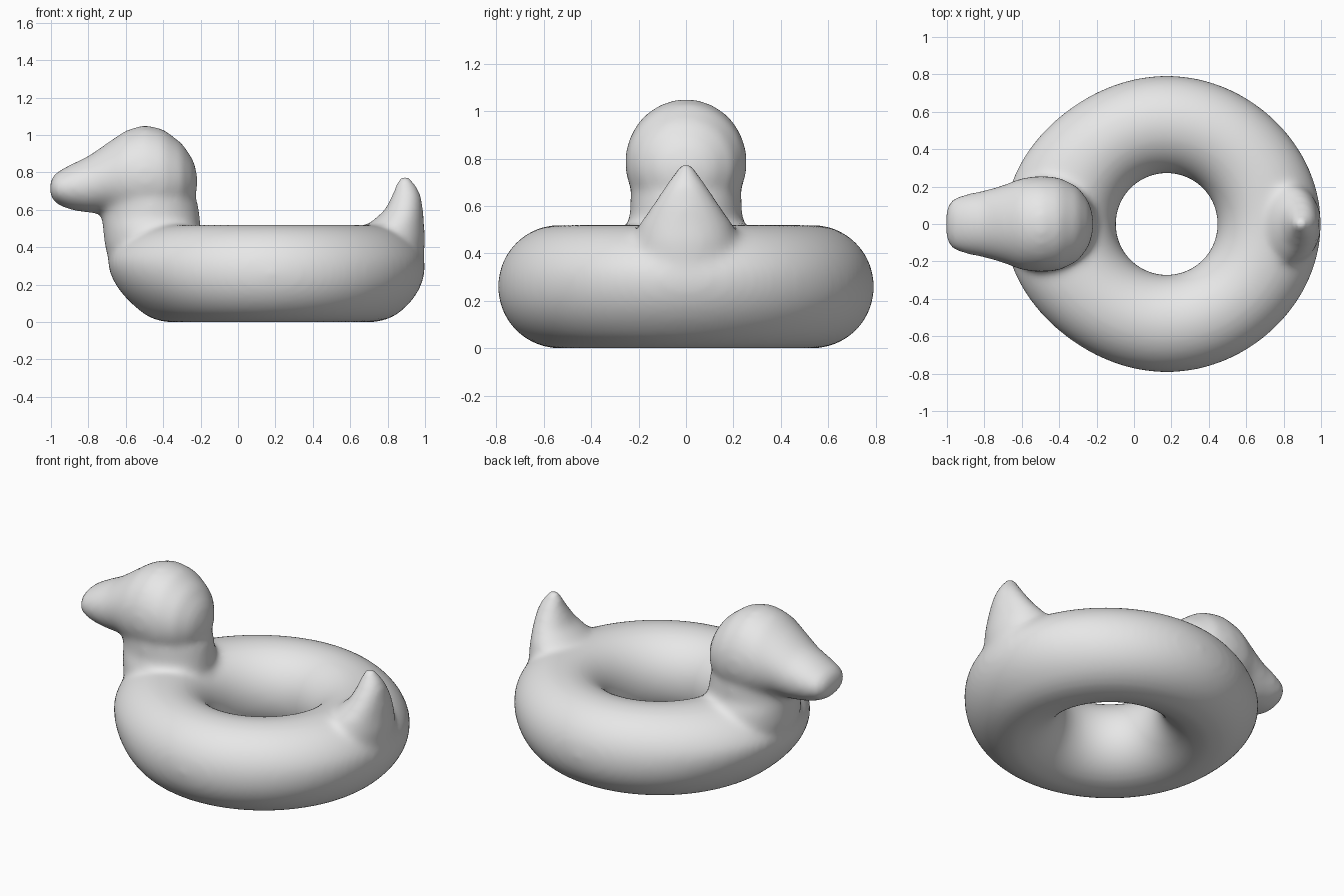
import bpy, bmesh
from math import cos, sin, pi
from mathutils import Vector

cube = bpy.data.objects.get("Cube")
if cube:
    bpy.data.objects.remove(cube, do_unlink=True)

CENTRE = Vector((0.175, 0, 0.26))
MAJOR, MINOR = 0.5325, 0.261
bm = bmesh.new()


def skin(rings, closed=False):
    """Bridge rings of points; cap both ends unless the loop is closed."""
    rows = [[bm.verts.new(p) for p in ring] for ring in rings]
    n = len(rows[0])
    pairs = list(zip(rows, rows[1:]))
    if closed:
        pairs.append((rows[-1], rows[0]))
    for a, b in pairs:
        for i in range(n):
            j = (i + 1) % n
            bm.faces.new((a[i], a[j], b[j], b[i]))
    if not closed:
        bm.faces.new(rows[0][::-1])
        bm.faces.new(rows[-1])


def ellipse(centre, u, v, n=40):
    return [centre + u * cos(2 * pi * i / n) + v * sin(2 * pi * i / n) for i in range(n)]


X, Y, Z = Vector((1, 0, 0)), Vector((0, 1, 0)), Vector((0, 0, 1))

# Swim ring, pushed outwards at the chest and the rump
rings = []
for k in range(96):
    a = 2 * pi * k / 96
    out = X * cos(a) + Y * sin(a)
    ring = ellipse(CENTRE + out * MAJOR, out * MINOR, Z * MINOR)
    for p in ring:
        side = max(0, ((p - CENTRE).dot(out) - MAJOR) / MINOR)
        lift = min(1, max(0, (p.z - 0.08) / 0.25))
        push = 0.09 if cos(a) < 0 else 0.04
        p += out * push * cos(a) ** 4 * side ** 0.7 * lift
    rings.append(ring)
skin(rings, closed=True)

# Neck: height, centre x, half depth, half width
neck = [(0.22, -0.42, 0.19, 0.22), (0.32, -0.44, 0.25, 0.26), (0.42, -0.455, 0.26, 0.27),
        (0.5, -0.46, 0.262, 0.26), (0.56, -0.465, 0.262, 0.235), (0.64, -0.47, 0.255, 0.235),
        (0.74, -0.48, 0.2, 0.2)]
skin([ellipse(X * x + Z * z, X * rx, Y * ry) for z, x, rx, ry in neck])

# Head and bill: x, centre height, half width, half height
head = [(-1.006, 0.715, 0.08, 0.04), (-0.975, 0.715, 0.135, 0.083), (-0.9, 0.72, 0.16, 0.12),
        (-0.8, 0.735, 0.18, 0.152), (-0.7, 0.77, 0.208, 0.187), (-0.6, 0.785, 0.247, 0.24),
        (-0.5, 0.785, 0.258, 0.27), (-0.4, 0.78, 0.25, 0.252), (-0.3, 0.765, 0.2, 0.192),
        (-0.24, 0.755, 0.12, 0.115), (-0.217, 0.75, 0.04, 0.04)]
skin([ellipse(X * x + Z * z, Y * ry, Z * rz) for x, z, ry, rz in head])

# Tail: height, centre x, half depth, half width
tail = [(0.3, 0.81, 0.18, 0.23), (0.45, 0.83, 0.172, 0.22), (0.52, 0.845, 0.15, 0.2),
        (0.6, 0.888, 0.102, 0.145), (0.68, 0.902, 0.077, 0.092), (0.74, 0.897, 0.052, 0.05),
        (0.785, 0.89, 0.022, 0.02)]
skin([ellipse(X * x + Z * z, X * rx, Y * ry) for z, x, rx, ry in tail])

bmesh.ops.recalc_face_normals(bm, faces=bm.faces)
mesh = bpy.data.meshes.new("duck_swim_ring")
bm.to_mesh(mesh)
bm.free()
duck = bpy.data.objects.new("duck_swim_ring", mesh)
bpy.context.collection.objects.link(duck)

# Fuse the parts into one inflated skin with soft seams
fuse = duck.modifiers.new("fuse", "REMESH")
fuse.mode = "VOXEL"
fuse.voxel_size = 0.018
fuse.use_smooth_shade = True
soften = duck.modifiers.new("soften", "SMOOTH")
soften.factor = 0.5
soften.iterations = 20

# Plain grey vinyl
grey = bpy.data.materials.new("light_grey")
grey.use_nodes = True
colour = (0.8, 0.8, 0.8, 1)
grey.diffuse_color = colour
grey.node_tree.nodes["Principled BSDF"].inputs["Base Color"].default_value = colour
mesh.materials.append(grey)
